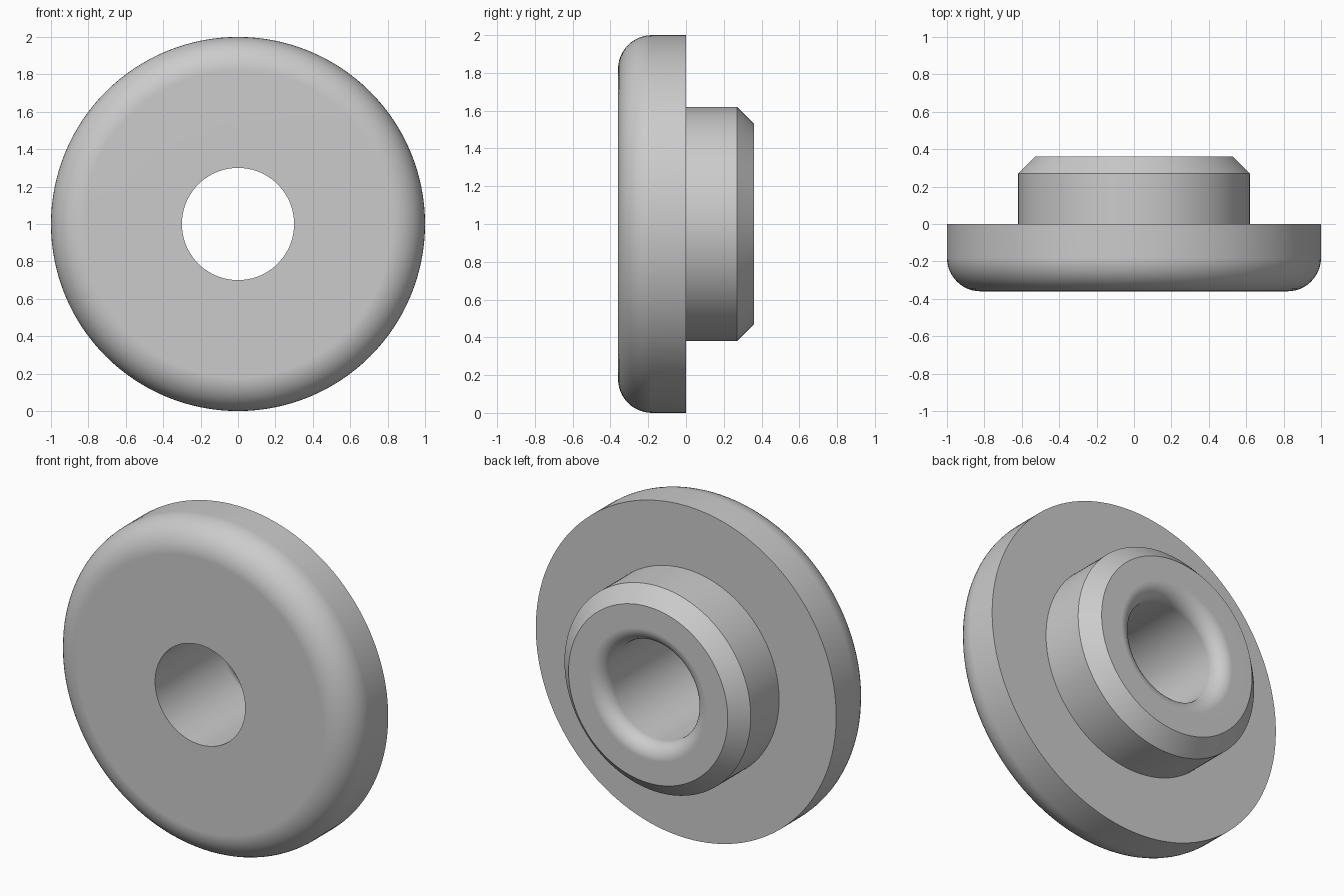
import bpy, bmesh
from math import sin, cos, pi, radians
from mathutils import Vector

cube = bpy.data.objects.get("Cube")
if cube:
    bpy.data.objects.remove(cube, do_unlink=True)

SEGMENTS = 128
BORE, HUB, RIM = 0.3, 0.62, 1.0      # radii
FRONT, BACK = -0.36, 0.36            # ends along y
ROUND, CHAMFER, MOUTH = 0.18, 0.09, 0.09


def arc(r, y, size, start, end, steps=12):
    """Points (radius, y) on a circular arc, angles in degrees."""
    angles = [radians(start + (end - start) * i / steps) for i in range(steps + 1)]
    return [(r + size * cos(a), y + size * sin(a)) for a in angles]


# Grey finish
grey = bpy.data.materials.new("plain grey")
grey.use_nodes = True
colour = (0.6, 0.6, 0.6, 1)
grey.diffuse_color = colour
grey.node_tree.nodes["Principled BSDF"].inputs["Base Color"].default_value = colour

# Cross-section: rounded flange, stepped hub with chamfer, flared bore mouth
profile = [(BORE, FRONT)]
profile += arc(RIM - ROUND, FRONT + ROUND, ROUND, -90, 0)
profile += [(RIM, 0), (HUB, 0), (HUB, BACK - CHAMFER), (HUB - CHAMFER, BACK)]
profile += arc(BORE + MOUTH, BACK - MOUTH, MOUTH, 90, 180)

# Revolve the closed section around the y axis
bm = bmesh.new()
verts = [bm.verts.new((r, y, 0)) for r, y in profile]
edges = [bm.edges.new((a, b)) for a, b in zip(verts, verts[1:] + verts[:1])]
bmesh.ops.spin(bm, geom=verts + edges, cent=(0, 0, 0), axis=Vector((0, 1, 0)),
               angle=2 * pi, steps=SEGMENTS, use_merge=False)
bmesh.ops.remove_doubles(bm, verts=bm.verts[:], dist=1e-5)
bmesh.ops.recalc_face_normals(bm, faces=bm.faces[:])
mesh = bpy.data.meshes.new("flanged_bushing")
bm.to_mesh(mesh)
bm.free()
mesh.materials.append(grey)

bushing = bpy.data.objects.new("flanged_bushing", mesh)
bushing.location.z = RIM
bpy.context.collection.objects.link(bushing)

# Smooth curves, crisp edges and clean flat faces
bpy.ops.object.select_all(action="DESELECT")
bushing.select_set(True)
bpy.context.view_layer.objects.active = bushing
bpy.ops.object.shade_smooth_by_angle(angle=radians(30))
weighted = bushing.modifiers.new("flat_face_normals", "WEIGHTED_NORMAL")
weighted.keep_sharp = True
